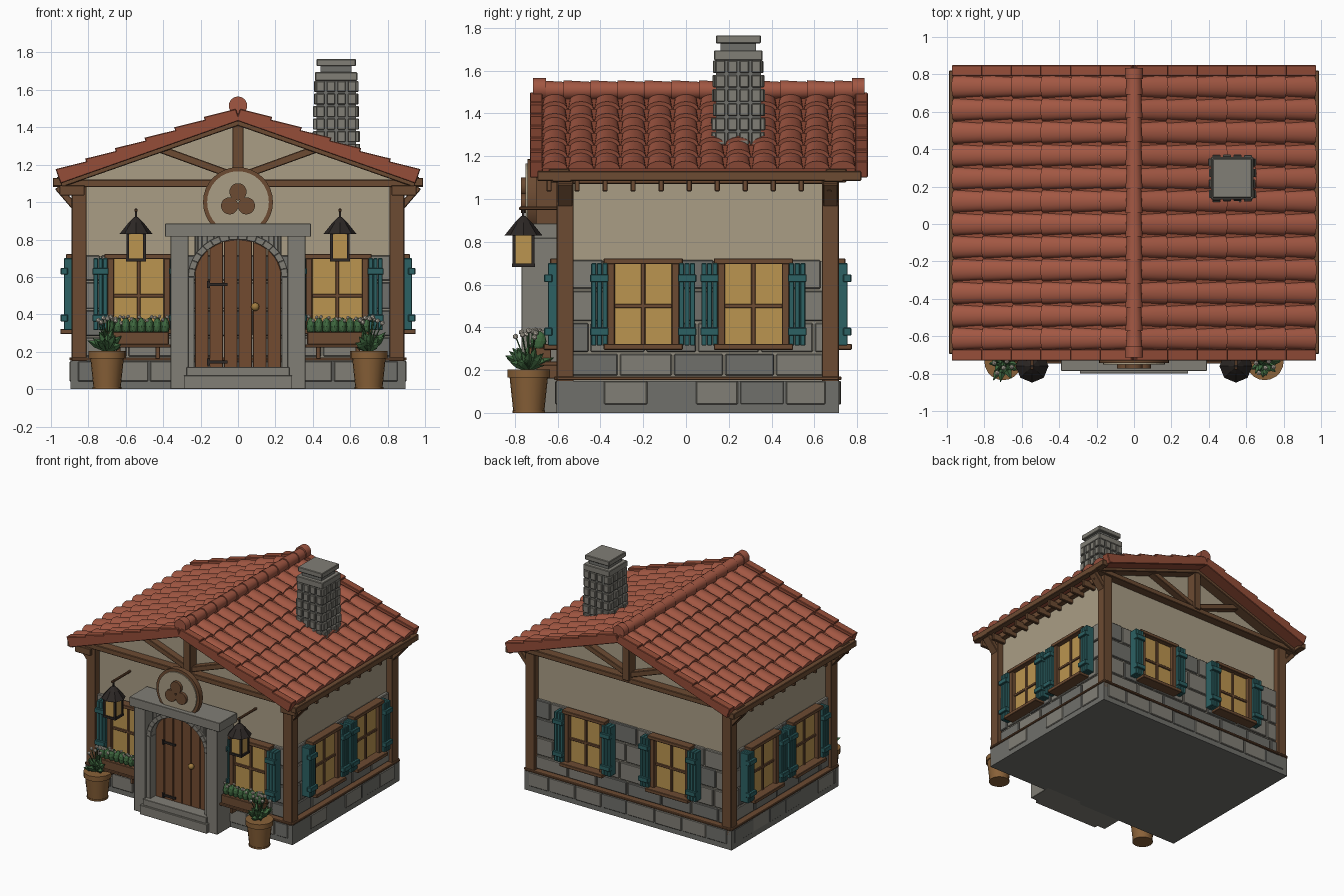
import bpy, bmesh, random
from math import pi, cos, sin, atan
from mathutils import Matrix, Vector as V

if "Cube" in bpy.data.objects:
    bpy.data.objects.remove(bpy.data.objects["Cube"])

random.seed(4)
CY = 0.055                      # house centre in y
PAL = dict(roof=(.30, .075, .04), tile=(.36, .095, .055), wood=(.15, .07, .032), plaster=(.40, .34, .235),
           stone=(.22, .21, .18), stone2=(.16, .16, .145), mortar=(.27, .25, .2), teal=(.025, .12, .125),
           glass=(.50, .30, .08), green=(.05, .14, .05), white=(.65, .6, .5), clay=(.25, .12, .04),
           iron=(.025, .02, .018), door=(.17, .07, .03), brass=(.35, .2, .05))
MATS = {}
for k, c in PAL.items():
    MATS[k] = bpy.data.materials.new(k)
    MATS[k].diffuse_color = (*c, 1)


class Part:
    """Collects primitives into one named object."""
    def __init__(self, name, mat, bevel=0, smooth=False):
        self.bm, self.name, self.mat, self.bevel, self.smooth = bmesh.new(), name, mat, bevel, smooth

    def box(self, x0, x1, y0, y1, z0, z1, M=Matrix()):
        T = Matrix.Translation(((x0+x1)/2, (y0+y1)/2, (z0+z1)/2))
        bmesh.ops.create_cube(self.bm, size=1, matrix=M @ T @ Matrix.Diagonal((abs(x1-x0), abs(y1-y0), abs(z1-z0), 1)))

    def cone(self, a, b, r1, r2, n=12, roll=0):
        a, b = V(a), V(b)
        d = b - a
        M = Matrix.Translation((a+b)/2) @ d.to_track_quat('Z', 'Y').to_matrix().to_4x4() @ Matrix.Rotation(roll, 4, 'Z')
        bmesh.ops.create_cone(self.bm, cap_ends=True, segments=n, radius1=r1, radius2=r2, depth=d.length, matrix=M)

    def beam(self, a, b, w, y0, y1):
        """Bar in the xz plane from a to b, width w, spanning y0..y1."""
        a, b = V(a), V(b)
        n = V((-(b-a).y, (b-a).x)).normalized() * w / 2
        self.prism([a+n, b+n, b-n, a-n], y0, y1)

    def prism(self, pts, y0, y1):
        self.loft([(p[0], y0, p[1]) for p in pts], [(p[0], y1, p[1]) for p in pts])

    def loft(self, r1, r2):
        A, B = ([self.bm.verts.new(p) for p in r] for r in (r1, r2))
        fs = [self.bm.faces.new(A), self.bm.faces.new(B)]
        for i in range(len(A)):
            j = (i + 1) % len(A)
            fs.append(self.bm.faces.new((A[i], A[j], B[j], B[i])))
        bmesh.ops.recalc_face_normals(self.bm, faces=fs)

    def ball(self, c, r, sub=1, sc=(1, 1, 1)):
        bmesh.ops.create_icosphere(self.bm, subdivisions=sub, radius=r,
                                   matrix=Matrix.Translation(c) @ Matrix.Diagonal((*sc, 1)))

    def done(self):
        me = bpy.data.meshes.new(self.name)
        bmesh.ops.recalc_face_normals(self.bm, faces=self.bm.faces)
        self.bm.to_mesh(me)
        ob = bpy.data.objects.new(self.name, me)
        bpy.context.collection.objects.link(ob)
        me.materials.append(MATS[self.mat])
        if self.bevel:
            m = ob.modifiers.new('bevel', 'BEVEL')
            m.width, m.segments = self.bevel, 1
        if self.smooth:
            bpy.context.view_layer.objects.active = ob
            ob.select_set(True)
            bpy.ops.object.shade_smooth_by_angle(angle=.7)
            ob.select_set(False)


P = {n: Part(n, *a) for n, a in dict(
    wall_core=('mortar',), plaster_walls=('plaster',), wall_stones=('stone', .005), dark_wall_stones=('stone2', .005),
    plinth=('stone2',), timber_frame=('wood', .004), window_glass=('glass',), window_frames=('wood', .003),
    shutters=('teal', .003), roof_deck=('roof',), roof_tiles=('tile', 0, True), verge_tiles=('roof', .004),
    ridge_tiles=('tile', 0, True), chimney_core=('stone2',), chimney_stones=('stone', .004), door_surround=('stone', .006),
    door_planks=('door', .003), iron_fittings=('iron',), door_knob=('brass', 0, True), emblem_rim=('wood', 0, True),
    emblem_disc=('plaster',), emblem_trefoil=('wood', 0, True), lantern_glass=('glass',), planter_boxes=('wood', .003),
    foliage=('green',), flowers=('white',), pots=('clay', 0, True)).items()}
T, ST = P['timber_frame'], (P['wall_stones'], P['dark_wall_stones'])

# Four walls in a local frame: x along the wall, -y outwards
WALLS = [(Matrix.Translation((0, CY, 0)) @ Matrix.Rotation(k*pi/2, 4, 'Z'), D, W)
         for k, D, W in ((0, .66, .89), (1, .89, .66), (2, .66, .89), (3, .89, .66))]


def stones(M, W, rows, y0, y1, size):
    for i, (z0, z1) in enumerate(rows):
        x = -W - (i % 2) * size / 2
        while x < W:
            w = size * random.uniform(.85, 1.15)
            a, b = max(x, -W), min(x + w, W)
            if b - a > .03:
                random.choice(ST).box(a+.005, b-.005, y0, y1 + random.uniform(-.004, .004), z0+.005, z1-.005, M)
            x += w


def window(M, u, D):
    f, s = P['window_frames'], P['shutters']
    P['window_glass'].box(u-.14, u+.14, -D+.05, -D+.01, .31, .70, M)
    for x in (-.15, .15):
        f.box(u+x-.017, u+x+.017, -D+.04, -D-.02, .30, .71, M)
    f.box(u-.01, u+.01, -D+.03, -D, .31, .70, M)
    f.box(u-.14, u+.14, -D+.03, -D, .49, .51, M)
    f.box(u-.185, u+.185, -D+.04, -D-.03, .695, .722, M)
    f.box(u-.185, u+.185, -D+.04, -D-.06, .295, .322, M)
    for x in (-.205, .205):
        for k in (-1, 0, 1):
            s.box(u+x+k*.026-.012, u+x+k*.026+.012, -D+.03, -D-.04, .315, .70, M)
        for z in (.38, .63):
            s.box(u+x-.043, u+x+.043, -D-.02, -D-.058, z-.018, z+.018, M)


P['wall_core'].box(-.85, .85, CY-.62, CY+.62, .1, .71)
P['plaster_walls'].prism([(-.84, .7), (.84, .7), (.84, 1.13), (0, 1.43), (-.84, 1.13)], CY-.61, CY+.61)
P['plinth'].box(-.895, .895, CY-.66, CY+.66, 0, .15)
for k, (M, D, W) in enumerate(WALLS):
    stones(M, W-.06, [(.17, .28), (.28, .425), (.425, .575), (.575, .72)], -D+.08, -D+.028, .26)
    stones(M, W-.03, [(.035, .155)], -D+.03, -D-.008, .21)
    T.box(-W, W, -D+.06, -D-.012, .153, .17, M)
    for u in ((-.53, .53), (-.255, .26), (-.37, .37), (-.26, .255))[k]:
        window(M, u, D)

# Timber posts, eaves beams, rafter tails and gable trusses
for s in (-1, 1):
    for y in (CY-.62, CY+.62):
        T.box(s*.81, s*.89, y-.04, y+.04, .11, 1.1)
        T.beam((s*.87, .97), (s*.965, 1.08), .035, y-.035, y+.035)
    T.box(s*.94, s*.99, -.695, .82, 1.085, 1.13)
    T.box(s*.82, s*.88, CY-.62, CY+.62, 1.07, 1.12)
    for i in range(11):
        y = -.64 + i * .131
        T.box(s*.82, s*.955, y-.012, y+.012, 1.035, 1.09)
    for f in (-1, 1):
        y0, y1 = CY + f*.6, CY + f*.695
        T.beam((0, 1.44), (s*.96, 1.105), .06, y0, y1)
        T.beam((s*.02, 1.14), (s*.42, 1.285), .04, y0, CY + f*.665)
for f in (-1, 1):
    T.box(-.99, .99, CY+f*.59, CY+f*.68, 1.08, 1.12)
    T.box(-.03, .03, CY+f*.59, CY+f*.69, 1.1, 1.44)

# Roof: decks, barrel tiles in overlapping courses, verge and ridge
SL = atan(.352)
for s in (-1, 1):
    def R(u, v, n, s=s):
        return (s*(u*cos(SL) + n*sin(SL)), v, 1.465 - u*sin(SL) + n*cos(SL))
    quad = lambda u, n0, n1, a, b: [R(u, a, n0), R(u, b, n0), R(u, b, n1), R(u, a, n1)]
    P['roof_deck'].loft(quad(0, -.03, .01, -.70, .82), quad(1.0, -.03, .01, -.70, .82))
    rows, cols, L, pw = 6, 12, .168, .1225
    for i in range(rows):
        u0, u1 = i*L, (i+1)*L + .008
        for j in range(cols):
            c = -.675 + (j+.5)*pw
            arc = [(cos(pi*t/8), sin(pi*t/8)) for t in range(9)]
            ring = lambda u, w, h, b: [R(u, c + w*x, b + h*y) for x, y in arc]
            P['roof_tiles'].loft(ring(u0, .052, .032, .0), ring(u1, .060, .040, .012))
        for a, b in ((-.73, -.67), (.79, .85)):
            P['verge_tiles'].loft(quad(u0, -.03, .035, a, b), quad(u1, -.03, .052, a, b))
n = 12
for i in range(n):
    y = -.70 + i*1.52/n
    P['ridge_tiles'].cone((0, y, 1.508), (0, y+1.52/n+.01, 1.508), .047, .039, 14)
for a, b in ((-.715, -.655), (.775, .835)):
    P['ridge_tiles'].cone((0, a, 1.515), (0, b, 1.515), .05, .05, 14)

# Chimney
cx, cy = .525, .245
C, S = P['chimney_core'], P['chimney_stones']
C.box(cx-.105, cx+.105, cy-.105, cy+.105, 1.22, 1.66)
for i in range(6):
    z, D = 1.25 + i*.067, .126 - i*.002
    for k in range(4):
        M = Matrix.Translation((cx, cy, 0)) @ Matrix.Rotation(k*pi/2, 4, 'Z')
        for j in range(4):
            x = (j-1.5)*.056
            S.box(x-.022, x+.022, -.09, -D + random.uniform(-.004, .004), z+.004, z+.062, M)
for w, a, b, p in ((.113, 1.648, 1.695, S), (.083, 1.69, 1.735, C), (.105, 1.727, 1.765, S)):
    p.box(cx-w, cx+w, cy-w, cy+w, a, b)

# Door, arched stone surround and steps
G = P['door_surround']
for s in (-1, 1):
    G.box(s*.265, s*.36, -.77, -.57, 0, .82)
G.box(-.39, .39, -.785, -.57, .815, .885)
G.box(-.29, .29, -.80, -.57, 0, .072)
G.box(-.275, .275, -.785, -.57, .07, .118)


def arch(w, top, spring, n=16):
    return [(w*cos(pi*i/n), spring + (top-spring)*sin(pi*i/n)) for i in range(n+1)]


for w, t, y in ((.232, .80, -.735), (.232, .80, -.75)):
    outer = ([(.27, .82), (-.27, .82)] if y > -.74 else arch(.268, .835, .6)[::-1])
    inner = arch(w, t, .6)
    for i in range(16):          # arch stones: spandrel first, then raised ring
        o = [(x, .82) for x, z in inner] if len(outer) == 2 else outer[::-1]
        G.prism([inner[i], inner[i+1], o[i+1], o[i]], y, -.6)
    for s in (-1, 1):
        G.box(s*w, s*.27, y, -.6, .11, .6)
for i in range(6):
    a, b = -.232 + i*.0773, -.232 + (i+1)*.0773
    h = lambda x: .6 + .2*max(0, 1-(x/.233)**2)**.5
    xs = [a+.002 + (b-a-.004)*t/4 for t in range(5)]
    P['door_planks'].prism([(xs[0], .115), (xs[-1], .115)] + [(x, h(x)) for x in xs[::-1]], -.69, -.6)
I = P['iron_fittings']
for z in (.145, .56):
    I.box(-.165, -.055, -.70, -.685, z-.008, z+.008)
    I.box(-.165, -.15, -.705, -.685, z-.018, z+.018)
P['door_knob'].ball((.092, -.71, .44), .023, 2)

# Round emblem above the door
P['emblem_rim'].cone((0, -.70, 1), (0, -.742, 1), .187, .187, 32)
P['emblem_disc'].cone((0, -.70, 1), (0, -.75, 1), .165, .165, 32)
for x, z in ((0, 1.055), (-.045, .98), (.045, .98)):
    P['emblem_trefoil'].cone((x, -.74, z), (x, -.772, z), .046, .046, 20)
T.box(-.03, .03, -.71, -.58, .88, 1.12)

# Lanterns, planters and pots, left and right
for s in (-1, 1):
    x, y = s*.545, -.76
    P['lantern_glass'].box(x-.043, x+.043, y-.043, y+.043, .695, .83)
    for a in (-.045, .045):
        for b in (-.045, .045):
            I.box(x+a-.007, x+a+.007, y+b-.007, y+b+.007, .69, .84)
    I.box(x-.054, x+.054, y-.054, y+.054, .682, .698)
    I.cone((x, y, .83), (x, y, .89), .088, .04, 8)
    I.cone((x, y, .89), (x, y, .92), .04, .01, 8)
    I.box(x-.006, x+.006, y-.006, y+.006, .91, .965)
    T.box(x-.009, x+.009, y-.02, -.54, .948, .964)

    B = P['planter_boxes']
    B.box(s*.37, s*.70, -.735, -.63, .238, .305)
    B.box(s*.36, s*.71, -.745, -.60, .222, .24)
    for u in (.43, .64):
        B.box(s*u-.012, s*u+.012, -.70, -.6, .16, .225)
    for i in range(8):
        u = s*(.39 + i*.042)
        P['foliage'].ball((u, -.69, .335), .027, 2, (.9, 1.4, 1.8))
        for d in (-.012, .012):
            P['flowers'].ball((u+d, -.69+random.uniform(-.03, .02), random.uniform(.365, .388)), .011)

    px, py = s*.70, -.735
    K = P['pots']
    K.cone((px, py, .01), (px, py, .17), .073, .09, 20)
    K.cone((px, py, .165), (px, py, .203), .1, .1, 20)
    K.cone((px, py, 0), (px, py, .012), .077, .077, 20)
    for i in range(22):
        a, t = i*2.4, random.uniform(.2, 1.1)
        d = V((cos(a)*sin(t), sin(a)*sin(t), cos(t))) * random.uniform(.09, .15)
        c = V((px, py, .2))
        mid = c + d*.6
        P['foliage'].cone(c, mid, .006, .02, 4)
        P['foliage'].cone(mid, c + d + V((0, 0, -.01)), .02, .001, 4)
    for i in range(9):
        a, r = i*2.4, .02 + .007*i
        q = (px + r*cos(a), py + r*sin(a), .385 - .004*i)
        P['foliage'].cone((px, py, .2), q, .004, .003, 5)
        P['flowers'].ball(q, .014)

for p in P.values():
    p.done()

for m in bpy.data.materials:
    if m.users and not m.is_grease_pencil:
        m.use_nodes = True
        m.node_tree.nodes["Principled BSDF"].inputs["Base Color"].default_value = m.diffuse_color
